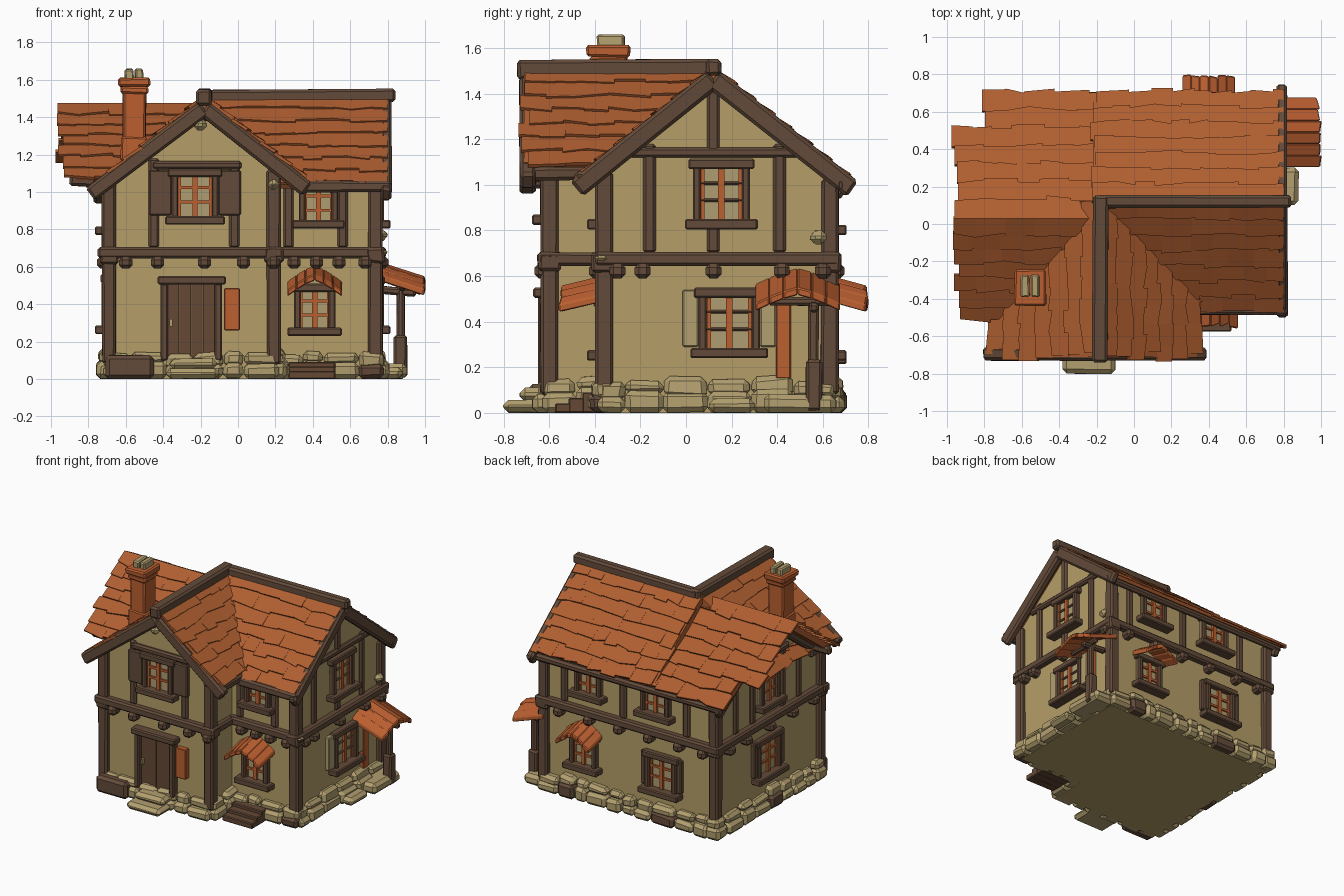
import bpy, bmesh, math, random
from mathutils import Vector as V, Matrix

if "Cube" in bpy.data.objects:
    bpy.data.objects.remove(bpy.data.objects["Cube"])
random.seed(7)
rnd = random.uniform

def mat(name, *rgb):
    m = bpy.data.materials.new(name)
    m.diffuse_color = (*rgb, 1)
    m.use_nodes = True
    m.node_tree.nodes["Principled BSDF"].inputs["Base Color"].default_value = m.diffuse_color
    return m
PLASTER, STONE = mat("plaster", .46, .345, .14), mat("pale stone", .45, .35, .16)
TIMBER, DOOR = mat("timber", .125, .07, .042), mat("door wood", .13, .066, .036)
TILE, ORANGE = mat("roof tile", .43, .113, .03), mat("orange trim", .50, .115, .03)
PANE = mat("window pane", .43, .34, .17)

X, Y, Z = V((1, 0, 0)), V((0, 1, 0)), V((0, 0, 1))
# wall planes: origin, horizontal axis (world coordinate), outward direction
WALLS = {"wing": (-.6 * Y, X, -Y), "front": (-.36 * Y, X, -Y), "right": (.74 * X, Y, X),
         "back": (.63 * Y, X, Y), "left": (-.69 * X, Y, -X)}
def at(wall, u, d, z):
    o, U, N = WALLS[wall]
    return o + U * u + N * d + Z * z

class Part:
    """Collects simple solids into one named object."""
    def __init__(self, name, m, bevel=0.0):
        self.name, self.m, self.bevel, self.bm = name, m, bevel, bmesh.new()
    def prism(self, poly, vec):
        a = [self.bm.verts.new(p) for p in poly]
        b = [self.bm.verts.new(V(p) + V(vec)) for p in poly]
        self.bm.faces.new(a)
        self.bm.faces.new(b[::-1])
        for i in range(len(a)):
            self.bm.faces.new((a[i - 1], b[i - 1], b[i], a[i]))
    def box(self, c, s, rot=None, jit=0.004):
        M = Matrix.Translation(c) @ (rot or Matrix()) @ Matrix.Diagonal((*s, 1))
        for v in bmesh.ops.create_cube(self.bm, size=1, matrix=M)["verts"]:
            v.co += V((rnd(-jit, jit), rnd(-jit, jit), rnd(-jit, jit)))
            v.co.z = max(v.co.z, 0)
    def beam(self, p, q, w, h=None):
        d = V(q) - V(p)
        self.box((V(p) + V(q)) / 2, (d.length, w, h or w), d.to_track_quat('X', 'Z').to_matrix().to_4x4())
    def trim(self, wall, u0, u1, z0, z1, d1, d0=-.02):
        self.prism([at(wall, u, d0, z) for u, z in ((u0, z0), (u1, z0), (u1, z1), (u0, z1))],
                   WALLS[wall][2] * (d1 - d0))
    def done(self):
        bmesh.ops.recalc_face_normals(self.bm, faces=self.bm.faces)
        me = bpy.data.meshes.new(self.name)
        self.bm.to_mesh(me)
        me.materials.append(self.m)
        o = bpy.data.objects.new(self.name, me)
        bpy.context.collection.objects.link(o)
        if self.bevel:
            b = o.modifiers.new("bevel", 'BEVEL')
            b.width, b.segments = self.bevel, 1

# plaster walls: main block, lower west end and front wing, all with gables
w = Part("plaster_walls", PLASTER)
w.prism([(-.15, -.36, 0), (-.15, .63, 0), (-.15, .63, 1.04), (-.15, .12, 1.44), (-.15, -.36, 1.07)], (.89, 0, 0))
w.prism([(-.69, -.36, 0), (-.69, .63, 0), (-.69, .63, 1.02), (-.69, .03, 1.4), (-.69, -.36, 1.09)], (.6, 0, 0))
w.prism([(-.69, -.6, 0), (.2, -.6, 0), (.2, -.6, 1.12), (-.18, -.6, 1.44), (-.69, -.6, 1.02)], (0, .65, 0))
w.done()

# roof shingles, laid row by row down each slope
roof = Part("roof_tiles", TILE)
def slope(lo, hi, ridge, along, out, run, pitch=.8, rows=7, edge=None, inset=0):
    down, length = (out - Z * pitch).normalized(), run * math.hypot(1, pitch)
    n = along.cross(down).normalized()
    n = n if n.z > 0 else -n
    P = lambda a, s, h: ridge + along * a + down * s + n * h
    roof.prism([P(a, s, -.045) for a, s in ((lo + inset, 0), (hi, 0), (hi, length - .02), (lo + inset, length - .02))], n * .05)
    step = length / rows
    for r in range(rows):
        s, a = r * step, (edge if edge and r >= rows - 2 else lo) + rnd(-.025, .025)
        while a < hi - .01:
            b = min(a + rnd(.09, .19), hi)
            b = hi if hi - b < .05 else b
            e, f, g = rnd(-.02, .012), rnd(-.02, .012), rnd(0, .006)
            roof.prism([P(a, s - .005, -.008), P(b, s - .005, -.008),
                        P(b, s + step + .008 + e, g), P(a, s + step + .008 + f, g)], n * .016)
            a = b
top, west, wing = V((0, .12, 1.505)), V((0, .03, 1.465)), V((-.18, 0, 1.505))
slope(-.2, .8, top, X, -Y, .58)
slope(-.22, .8, top, X, Y, .58)
slope(-.96, -.15, west, X, -Y, .53, .74, edge=-.92, inset=.1)
slope(-.96, -.15, west, X, Y, .67, .65, edge=-.79, inset=.17)
slope(-.71, .12, wing, Y, -X, .59)
slope(-.71, .12, wing, Y, X, .53)
roof.done()

# ridge beams, barge boards and eave beams
rb = Part("roof_beams", TIMBER, .014)
for p, q, a, b in (((-.2, .12, 1.51), (.84, .12, 1.515), .07, .07), ((-.18, -.74, 1.505), (-.18, .15, 1.51), .085, .08),
                   ((.33, -.46, 1.03), (.82, -.46, 1.03), .05, .06), ((-.78, .68, 1.0), (.82, .68, 1.0), .04, .05),
                   ((.33, -.72, 1.05), (.33, -.42, 1.05), .05, .06), ((-.75, -.72, 1.015), (-.75, -.4, 1.015), .05, .06),
                   ((-.9, -.44, 1.06), (-.68, -.44, 1.06), .05, .06),
                   ((-.18, -.695, 1.445), (-.79, -.695, .985), .07, .085), ((-.18, -.695, 1.445), (.37, -.695, 1.01), .07, .085),
                   ((.79, .12, 1.465), (.79, -.48, .985), .06, .085), ((.79, .12, 1.465), (.79, .73, .98), .06, .085),
                   ((-.74, .03, 1.40), (-.74, -.47, 1.03), .06, .07), ((-.74, .03, 1.40), (-.74, .69, .96), .06, .07)):
    rb.beam(p, q, a, b)
rb.done()

# timber frame: corner posts, floor beams, studs and rails
tf = Part("timber_frame", TIMBER, .012)
for x, y, z in ((-.69, -.6, 1.05), (.19, -.6, 1.12), (.735, -.36, 1.06), (.735, .63, 1.03), (-.69, .63, 1.0)):
    tf.beam((x, y, .08), (x, y, z), .075)
    tf.box((x, y, .66), (.1, .1, .08), None, .008)
for wall, u0, u1 in (("wing", -.75, .23), ("front", .2, .78), ("right", -.4, .67), ("back", -.74, .78), ("left", -.64, .67)):
    tf.trim(wall, u0, u1, .645, .705, .05)
tf.beam((.2, -.65, .675), (.2, -.34, .675), .08, .06)
studs = {"wing": [(-.45, .7, 1.18), (-.02, .7, 1.14), (-.18, 1.38, 1.43)], "front": [(.27, .7, 1.05), (.56, .7, 1.05)],
         "right": [(-.16, .7, 1.18), (.41, .7, 1.18), (.12, 1.14, 1.42), (.12, .7, .82)],
         "back": [(-.45, .7, 1.02), (.08, .7, 1.03), (.57, .7, 1.02)],
         "left": [(-.35, .7, 1.05), (-.16, .7, 1.16), (.2, .7, 1.25), (.4, .7, 1.12)]}
for wall, rows in studs.items():
    for u, z0, z1 in rows:
        tf.trim(wall, u - .028, u + .028, z0, z1, .018)
for wall, u0, u1 in (("wing", -.46, .02), ("right", -.25, .5), ("left", -.22, .38)):
    tf.trim(wall, u0, u1, 1.12, 1.165, .025)
tf.done()

# joist ends under the floor beam
je = Part("joist_ends", TIMBER, .018)
for wall, us in (("wing", (-.6, -.43, -.18, .03, .19)), ("front", (.3, .42, .54, .68)), ("right", (-.3, -.19, .12, .42, .6)),
                 ("back", (-.6, -.4, -.15, .1, .35, .6)), ("left", (-.5, -.25, .02, .3, .5))):
    for u in us:
        je.trim(wall, u - .035, u + .035, .59, .655, .065)
je.done()

# windows: frame, panes, glazing bars, shutters and little arched hoods
fr, pa, ba = Part("window_frames", TIMBER, .007), Part("window_panes", PANE), Part("glazing_bars", ORANGE)
ho, ps = Part("window_hoods", ORANGE, .006), Part("pale_shutters", STONE, .006)
def hood(wall, u, z, hw, rise, out, drop):
    pts = [(i / 3 * hw, rise * (1 - (abs(i) / 3) ** 1.3)) for i in range(-3, 4)]
    for (a, ha), (b, hb) in zip(pts, pts[1:]):
        e = rnd(-.02, .01)
        ho.prism([at(wall, u + a, -.02, z + ha), at(wall, u + b, -.02, z + hb),
                  at(wall, u + b, out + e, z + hb - drop), at(wall, u + a, out, z + ha - drop)], Z * .035)
def window(wall, u, z, wd, h, shutters=None, sw=.1):
    a, b, t = wd / 2, h / 2, .035
    bars = fr if wall == "right" else ba
    pa.trim(wall, u - a, u + a, z - b, z + b, .008)
    fr.trim(wall, u - a - .02, u + a + .02, z + b - t, z + b + .01, .045)
    fr.trim(wall, u - a - .035, u + a + .035, z - b - .03, z - b + .015, .075)
    ba.trim(wall, u - .014, u + .014, z - b, z + b, .025)
    for s in (-1, 1):
        c = u + s * (a - t / 2)
        fr.trim(wall, c - t / 2, c + t / 2, z - b, z + b, .04)
        ba.trim(wall, u + s * a * .66 - .008, u + s * a * .66 + .008, z - b, z + b, .018)
        bars.trim(wall, u - a + .02, u + a - .02, z + s * .038 - .008, z + s * .038 + .008, .02)
        if shutters:
            c = u + s * (a + sw / 2)
            shutters.trim(wall, c - sw / 2, c + sw / 2, z - b + .02, z + b, .03)
for args in (("wing", -.23, .985, .25, .26, fr, .12), ("front", .41, .38, .22, .24), ("front", .43, .94, .21, .21),
             ("right", .155, .97, .25, .27), ("right", .19, .405, .27, .27, ps, .07), ("back", .4, .38, .22, .24),
             ("back", -.25, .38, .26, .27, fr, .04), ("back", .36, .92, .22, .22), ("back", -.2, .92, .24, .22),
             ("left", .03, .41, .28, .28, fr, .04), ("left", .02, .93, .22, .26)):
    window(*args)
hood("front", .41, .49, .145, .085, .19, .05)
hood("back", .4, .49, .14, .085, .165, .05)
hood("right", .49, .535, .185, .07, .255, .09)
for p in (fr, pa, ba, ho, ps):
    p.done()

# front door with planks, frame and handle; orange panels beside the doors
def trims(name, m, bevel, rows):
    p = Part(name, m, bevel)
    for r in rows:
        p.trim(*r)
    p.done()
trims("door", DOOR, 0, [("wing", -.375 + i * .063, -.315 + i * .063, .1, .51, .012 + .004 * (i % 2)) for i in range(4)])
trims("door_frame", TIMBER, .008, [("wing", -.415, -.375, .1, .51, .05), ("wing", -.125, -.085, .1, .51, .05),
                                   ("wing", -.43, -.065, .505, .55, .07)])
trims("door_handle", STONE, 0, [("wing", -.365, -.35, .28, .32, .035)])
trims("orange_panels", ORANGE, .005, [("wing", -.075, .01, .26, .485, .04), ("right", .395, .46, .15, .62, .03)])

# side porch post and braces
pp = Part("porch_post", TIMBER, .012)
pp.box((.87, .56, .12), (.07, .07, .22))
for p, q, a in (((.87, .56, .02), (.87, .56, .5), .045), ((.74, .56, .48), (.95, .56, .46), .04), ((.88, .36, .49), (.88, .64, .49), .035)):
    pp.beam(p, q, a)
pp.done()

# rough stone footing around the outline, plus steps and loose wall stones
st, sb = Part("stone_footing", STONE, .024), Part("earth_stones", TIMBER, .02)
outline = [V(p) for p in ((-.69, -.6, 0), (.2, -.6, 0), (.2, -.36, 0), (.74, -.36, 0), (.74, .63, 0), (-.69, .63, 0))]
for p, q in zip(outline, outline[1:] + outline[:1]):
    L, a, ang = (q - p).length, -.03, Matrix.Rotation(math.atan2(*(q - p).yx), 4, 'Z')
    while a < L:
        l, h = rnd(.1, .2), rnd(.07, .11)
        c = p + (q - p).normalized() * (min(a + l, L + .04) + a) / 2
        (sb if random.random() < .12 else st).box(c + Z * h / 2, (l, rnd(.11, .15), h), ang, .006)
        st.box(c + Z * (h + .02), (l * .95, rnd(.08, .11), rnd(.06, .09)), ang, .01)
        a += l
for c, s in (((-.24, -.71, .03), (.28, .18, .06)), ((-.24, -.67, .08), (.25, .12, .06)), ((.82, .5, .04), (.16, .32, .08)),
             ((.83, .2, .03), (.1, .2, .06)), ((.19, -.64, 1.04), (.06, .05, .05)), ((.77, .58, .77), (.06, .07, .06)),
             ((.77, -.37, .68), (.06, .07, .05)), ((-.2, -.7, 1.36), (.07, .06, .06))):
    st.box(c, s)
sb.box((-.58, -.65, .065), (.26, .08, .13))
for p in (st, sb):
    p.done()
hatch = Part("cellar_hatch", DOOR, .006)
for i in range(3):
    hatch.box((.395, -.42 - i * .06, .045 - i * .012), (.25, .07, .09 - i * .024), None, 0)
hatch.done()

# chimney with cap and two pots
ch, pot = Part("chimney", ORANGE, .01), Part("chimney_pots", STONE, .008)
for z, s in ((1.3, (.125, .14, .56)), (1.585, (.17, .19, .05)), (1.545, (.145, .165, .04)), (1.23, (.14, .16, .13))):
    ch.box((-.555, -.34, z), s)
for x in (-.582, -.528):
    pot.box((x, -.33, 1.62), (.045, .12, .075))
for p in (ch, pot):
    p.done()
